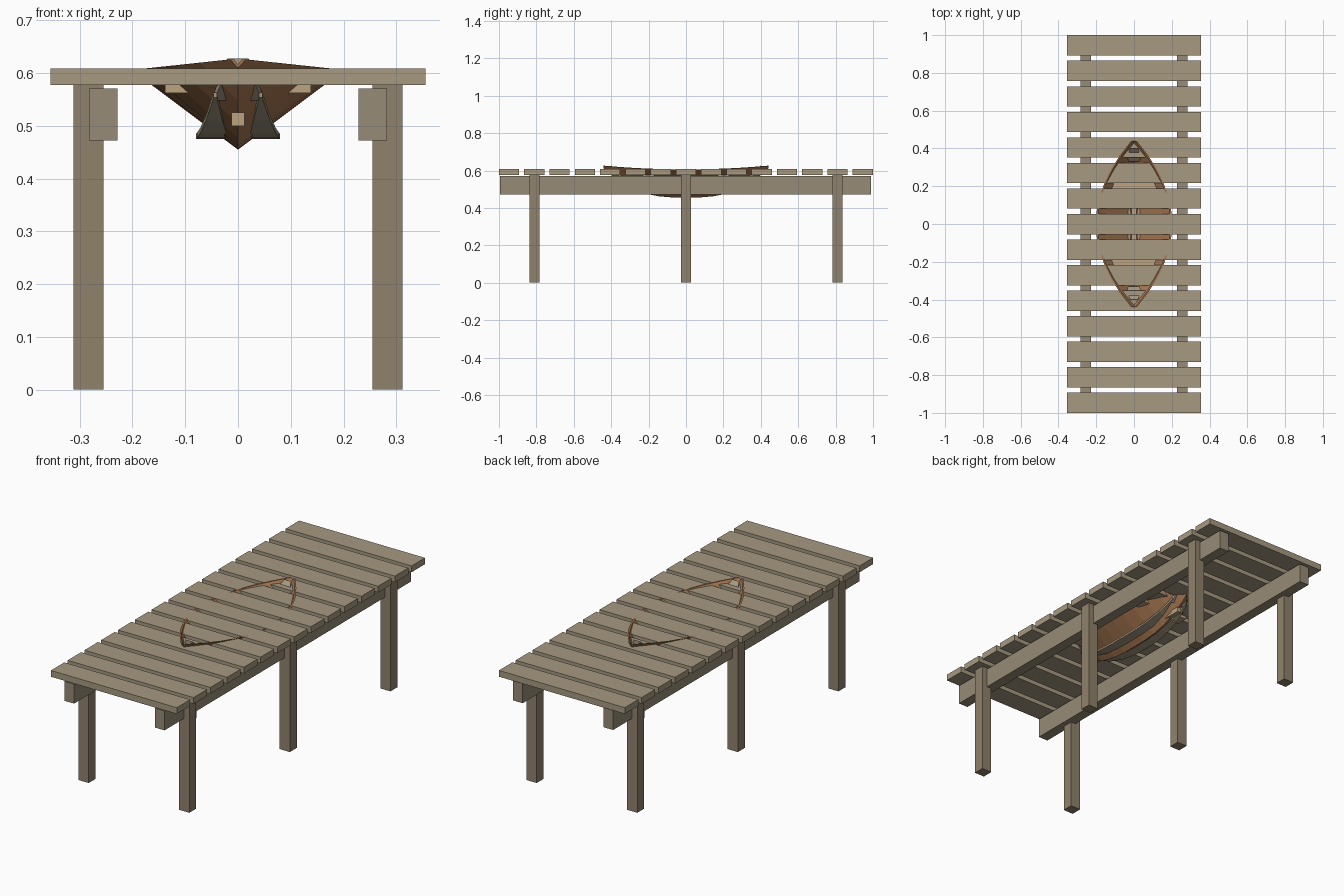
import bpy, bmesh

if "Cube" in bpy.data.objects:
    bpy.data.objects.remove(bpy.data.objects["Cube"])


def mat(name, rgb):
    m = bpy.data.materials.new(name)
    m.diffuse_color = (*rgb, 1)
    m.use_nodes = True
    m.node_tree.nodes["Principled BSDF"].inputs["Base Color"].default_value = m.diffuse_color
    return m


PLANK = mat("weathered_plank", (0.38, 0.32, 0.22))
POST = mat("post_wood", (0.28, 0.22, 0.15))
BEAM = mat("beam_wood", (0.31, 0.26, 0.18))
HULL = mat("hull_wood", (0.38, 0.18, 0.08))
TRIM = mat("trim_wood", (0.52, 0.37, 0.22))


def mesh_object(name, verts, faces, material):
    me = bpy.data.meshes.new(name)
    me.from_pydata(verts, [], faces)
    bm = bmesh.new()
    bm.from_mesh(me)
    bmesh.ops.recalc_face_normals(bm, faces=bm.faces)
    bm.to_mesh(me)
    bm.free()
    me.materials.append(material)
    ob = bpy.data.objects.new(name, me)
    bpy.context.collection.objects.link(ob)
    return ob


def loft(name, sections, material):
    """Closed solid through a list of equal-length section loops."""
    n = len(sections[0])
    verts = [p for s in sections for p in s]
    faces = [list(range(n)), list(range(len(verts) - n, len(verts)))]
    for i in range(len(sections) - 1):
        for j in range(n):
            k = (j + 1) % n
            faces.append((i * n + j, i * n + k, (i + 1) * n + k, (i + 1) * n + j))
    return mesh_object(name, verts, faces, material)


def slab(x0, x1, y, z0, z1):
    return [(x0, y, z0), (x1, y, z0), (x1, y, z1), (x0, y, z1)]


def box(name, x0, x1, y0, y1, z0, z1, material):
    return loft(name, [slab(x0, x1, y0, z0, z1), slab(x0, x1, y1, z0, z1)], material)


# Dock deck planks
for i in range(15):
    y = -0.946 + i * 0.1351
    box("deck_plank", -0.355, 0.355, y - 0.054, y + 0.054, 0.577, 0.609, PLANK)

# Dock side beams and posts
for s in (-1, 1):
    a, b = sorted((s * 0.228, s * 0.282))
    box("side_beam", a, b, -0.995, 0.99, 0.472, 0.571, BEAM)
    a, b = sorted((s * 0.255, s * 0.312))
    for y in (-0.81, 0, 0.81):
        box("dock_post", a, b, y - 0.028, y + 0.028, 0, 0.577, POST)


# Boat lines: keel height, rim height and half width along the length
L = 0.44


def keel(y):
    return 0.455 + 0.155 * abs(y / L) ** 2.8


def rim(y):
    return 0.606 + 0.02 * (y / L) ** 2


def half(y):
    return 0.015 + 0.187 * (1 - (y / L) ** 2)


# Open V-shaped hull shell, pointed at both ends
N = 12
sections = []
for i in range(N + 1):
    y = -L + 2 * L * i / N
    w, k, r = half(y), keel(y), rim(y)
    t = min(0.009, w * 0.5)
    inner = k + (r - k) * min(0.4, t / w)
    sections.append([(-w, y, r), (0, y, k), (w, y, r),
                     (w - t, y, r), (0, y, inner), (t - w, y, r)])
loft("boat_hull", sections, HULL)

# Bottom boards following the keel, tapering to their ends
for s in (-1, 1):
    secs = []
    for i in range(9):
        y = -0.345 + 0.69 * i / 8
        f = 1 - abs(y / 0.345) ** 2
        c = 0.043 + 0.005 * f
        h = 0.003 + 0.029 * f
        z = keel(y) + 0.02
        secs.append(slab(s * (c - h), s * (c + h), y, z, z + 0.01))
    loft("bottom_board", secs, PLANK)

# Centre keelson, seats and end caps
box("keelson", -0.012, 0.012, -0.345, 0.345, 0.5, 0.525, TRIM)
for s in (-1, 1):
    a, b = sorted((s * 0.17, s * 0.23))
    box("boat_seat", -0.138, 0.138, a, b, 0.562, 0.577, TRIM)
    loft("end_cap", [slab(-0.046, 0.046, s * 0.33, 0.548, 0.562),
                     slab(-0.02, 0.02, s * 0.40, 0.608, 0.628)], PLANK)
